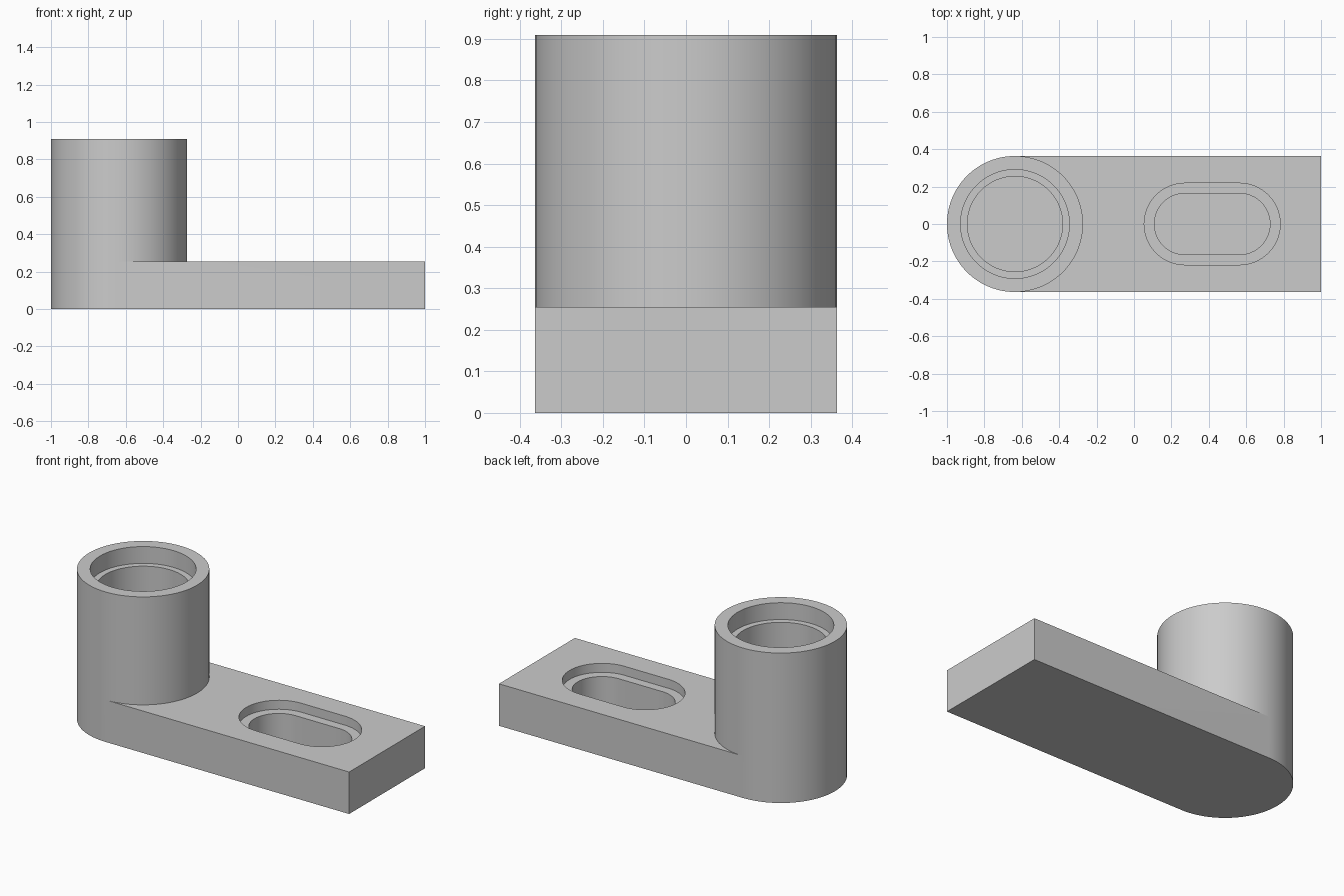
import bpy, bmesh, math

cube = bpy.data.objects.get("Cube")
if cube:
    bpy.data.objects.remove(cube, do_unlink=True)

# Main dimensions
U = 2 / 55                  # design unit
R = 10 * U                  # tower radius, also half the arm width
TOWER_X = -1 + R
SLOT_X = 1 - 16 * U
ARM_TOP, TOWER_TOP = 7 * U, 25 * U
FLOOR = U                   # thickness left under the blind pockets

grey = bpy.data.materials.new("grey")
grey.use_nodes = True
grey.diffuse_color = (0.6, 0.6, 0.6, 1)
grey.node_tree.nodes["Principled BSDF"].inputs["Base Color"].default_value = grey.diffuse_color


def prism(name, outline, z0, z1):
    """Extrude a flat outline between two heights."""
    bm = bmesh.new()
    face = bm.faces.new([bm.verts.new((x, y, z0)) for x, y in outline])
    top = bmesh.ops.extrude_face_region(bm, geom=[face])["geom"]
    bmesh.ops.translate(bm, vec=(0, 0, z1 - z0),
                        verts=[v for v in top if isinstance(v, bmesh.types.BMVert)])
    bmesh.ops.recalc_face_normals(bm, faces=bm.faces)
    mesh = bpy.data.meshes.new(name)
    bm.to_mesh(mesh)
    bm.free()
    mesh.materials.append(grey)
    obj = bpy.data.objects.new(name, mesh)
    bpy.context.collection.objects.link(obj)
    return obj


def circle(cx, r, n=96):
    return [(cx + r * math.cos(2 * math.pi * i / n), r * math.sin(2 * math.pi * i / n))
            for i in range(n)]


def stadium(cx, half_length, r, n=32):
    """Long slot outline with round ends."""
    points = []
    for side in (1, -1):
        for i in range(n + 1):
            a = math.pi * (i / n - 0.5)
            points.append((cx + side * (half_length - r + r * math.cos(a)),
                           side * r * math.sin(a)))
    return points


def combine(target, tool, operation):
    """Apply a boolean and remove the tool."""
    mod = target.modifiers.new(operation.title(), 'BOOLEAN')
    mod.object, mod.operation, mod.solver = tool, operation, 'EXACT'
    bpy.context.view_layer.objects.active = target
    bpy.ops.object.modifier_apply(modifier=mod.name)
    bpy.data.objects.remove(tool, do_unlink=True)


# Tower and flat arm joined into one bracket
bracket = prism("bracket", circle(TOWER_X, R), 0, TOWER_TOP)
arm = prism("arm", [(TOWER_X, -R), (1, -R), (1, R), (TOWER_X, R)], 0, ARM_TOP)
combine(bracket, arm, 'UNION')

# Stepped round bore and stepped slot
LIP = 0.1                   # cutters rise above the surface
pockets = [
    ("bore_recess", circle(TOWER_X, 8 * U), TOWER_TOP - 2.8 * U, TOWER_TOP + LIP),
    ("bore", circle(TOWER_X, 7 * U), FLOOR, TOWER_TOP + LIP),
    ("slot_recess", stadium(SLOT_X, 10 * U, 6 * U), ARM_TOP - 1.5 * U, ARM_TOP + LIP),
    ("slot", stadium(SLOT_X, 8.5 * U, 4.5 * U), FLOOR, ARM_TOP + LIP),
]
for name, outline, z0, z1 in pockets:
    combine(bracket, prism(name, outline, z0, z1), 'DIFFERENCE')

# Smooth curved walls, keep the rims sharp
bpy.ops.object.select_all(action='DESELECT')
bracket.select_set(True)
bpy.context.view_layer.objects.active = bracket
bpy.ops.object.shade_smooth_by_angle(angle=math.radians(30))
